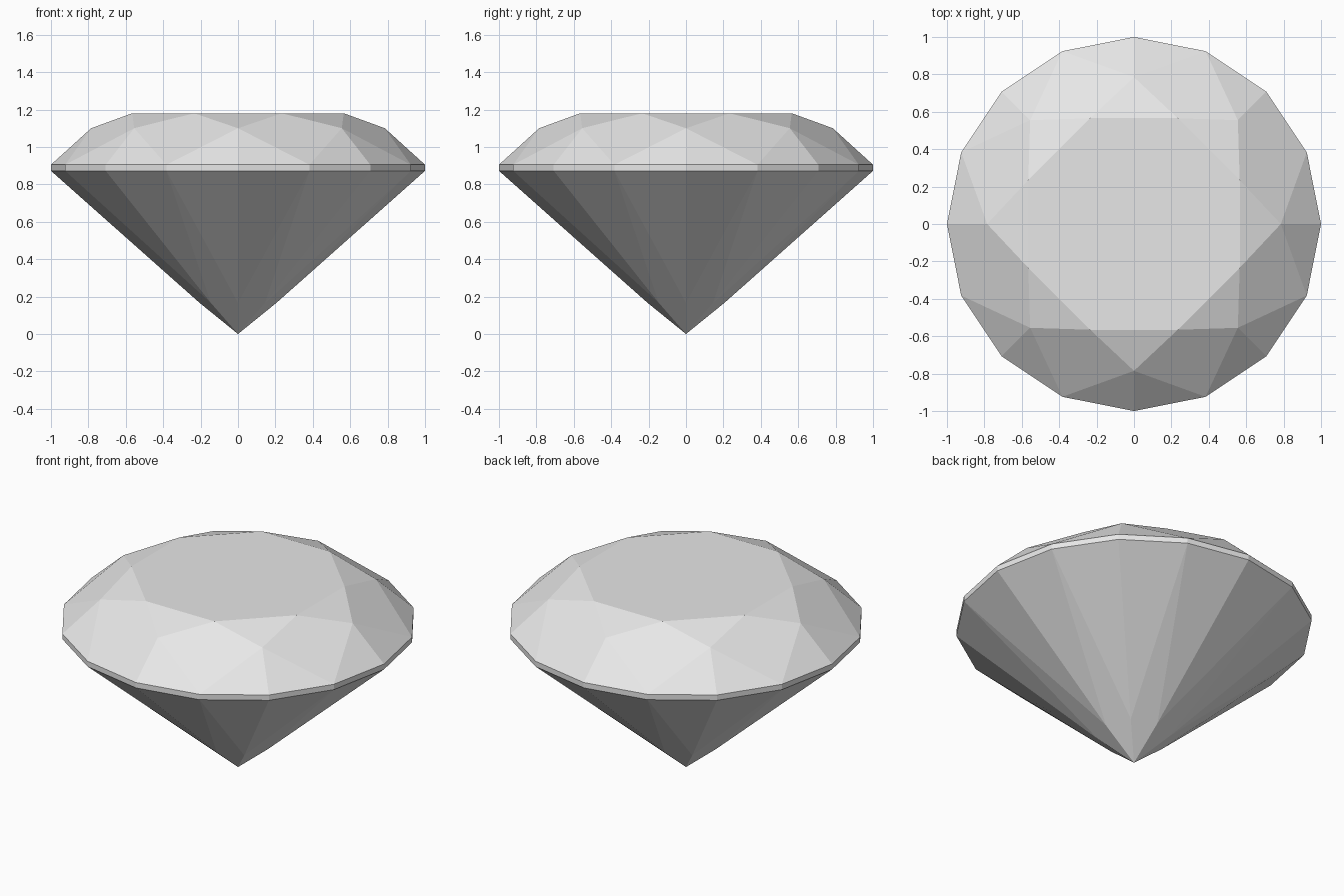
import bpy
import bmesh
from math import cos, sin, tau

cube = bpy.data.objects.get("Cube")
if cube:
    bpy.data.objects.remove(cube, do_unlink=True)

SIDES = 8  # main facets around the stone

# One grey for the whole stone
grey = bpy.data.materials.new("pale grey")
grey.use_nodes = True
colour = (0.8, 0.8, 0.8, 1)
grey.diffuse_color = colour
grey.node_tree.nodes["Principled BSDF"].inputs["Base Color"].default_value = colour

bm = bmesh.new()


def ring(count, radius, z, turn=0.0):
    """Even ring of points, turned by a fraction of one step."""
    angles = [tau * (i + turn) / count for i in range(count)]
    return [bm.verts.new((radius * cos(a), radius * sin(a), z)) for a in angles]


# Rings from the tip up to the flat table
tip = bm.verts.new((0, 0, 0))
lower = ring(SIDES, 0.205, 0.166)
girdle_low = ring(2 * SIDES, 1.0, 0.872)
girdle_high = ring(2 * SIDES, 1.0, 0.905)
upper = ring(SIDES, 0.785, 1.10)
table = ring(SIDES, 0.612, 1.18, 0.5)

for i in range(SIDES):
    j = (i + 1) % SIDES
    before, even, odd = 2 * i - 1, 2 * i, 2 * i + 1
    # Pavilion: long kite and its two narrow side facets
    bm.faces.new((tip, lower[j], girdle_low[odd], lower[i]))
    bm.faces.new((lower[i], girdle_low[odd], girdle_low[even]))
    bm.faces.new((lower[i], girdle_low[even], girdle_low[before]))
    # Girdle band
    for a, b in ((before, even), (even, odd)):
        bm.faces.new((girdle_low[a], girdle_low[b], girdle_high[b], girdle_high[a]))
    # Crown: kite, two girdle facets and a star facet
    bm.faces.new((girdle_high[odd], upper[j], table[i], upper[i]))
    bm.faces.new((girdle_high[before], girdle_high[even], upper[i]))
    bm.faces.new((girdle_high[even], girdle_high[odd], upper[i]))
    bm.faces.new((upper[i], table[i], table[i - 1]))

bm.faces.new(table)
bmesh.ops.recalc_face_normals(bm, faces=bm.faces)

mesh = bpy.data.meshes.new("gemstone")
bm.to_mesh(mesh)
bm.free()
mesh.materials.append(grey)
gemstone = bpy.data.objects.new("gemstone", mesh)
bpy.context.collection.objects.link(gemstone)
